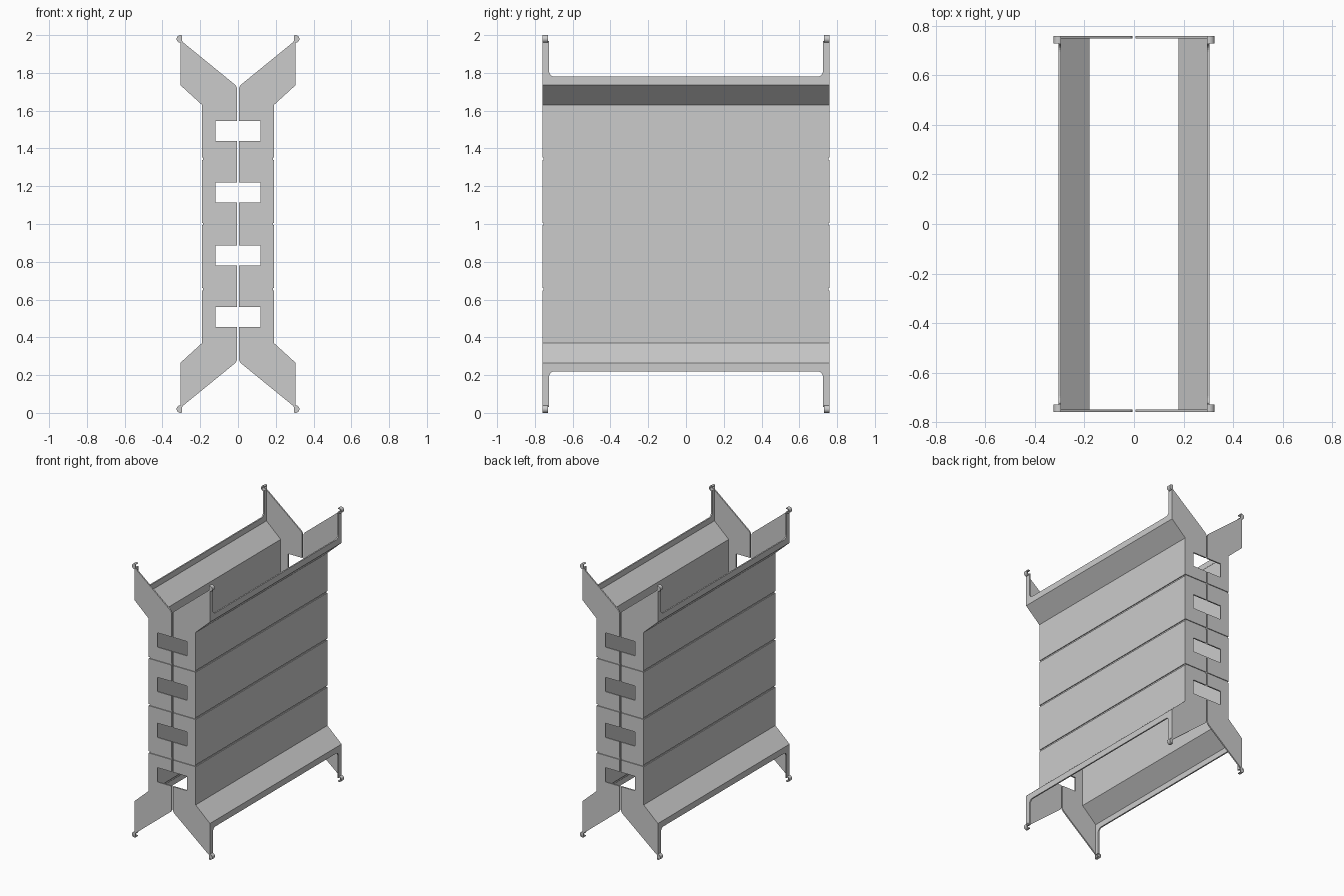
import bpy, bmesh, math

if "Cube" in bpy.data.objects:
    bpy.data.objects.remove(bpy.data.objects["Cube"])

W, D, T = 0.19, 0.76, 0.01       # half width, half depth, sheet thickness
GAP, G, CUT = 0.006, 0.006, 0.006  # centre gap, groove half height, groove depth
FX, FZ = 0.305, 0.735            # flared edge (heights measured from mid height)


def prisms(name, parts, axis, mirror, smooth=False):
    """Extrude outlines along an axis; mirror the result about the model centre."""
    bm = bmesh.new()
    for pts, a, b in parts:
        def co(p, t):
            return (p[0], t, p[1]) if axis == 'Y' else (t, p[0], p[1])
        lo = [bm.verts.new(co(p, a)) for p in pts]
        hi = [bm.verts.new(co(p, b)) for p in pts]
        bm.faces.new(lo)
        bm.faces.new(hi[::-1])
        n = len(pts)
        for i in range(n):
            j = (i + 1) % n
            bm.faces.new((lo[i], hi[i], hi[j], lo[j]))
    bmesh.ops.recalc_face_normals(bm, faces=bm.faces)
    me = bpy.data.meshes.new(name)
    bm.to_mesh(me)
    bm.free()
    ob = bpy.data.objects.new(name, me)
    bpy.context.collection.objects.link(ob)
    ob.location.z = 1
    if smooth:
        bpy.ops.object.select_all(action='DESELECT')
        ob.select_set(True)
        bpy.context.view_layer.objects.active = ob
        bpy.ops.object.shade_smooth_by_angle(angle=math.radians(35))
    m = ob.modifiers.new("mirror", 'MIRROR')
    m.use_axis = ['X' in mirror, 'Y' in mirror, 'Z' in mirror]
    m.use_mirror_merge = False
    return ob


def arc(cx, cz, r, a0, a1, n):
    return [(cx + r * math.cos(math.radians(a0 + (a1 - a0) * i / n)),
             cz + r * math.sin(math.radians(a0 + (a1 - a0) * i / n))) for i in range(n + 1)]


# Side walls: grooved sheet with flared top and bottom
half = [(W - CUT, G), (W, G)]
half += [(W, 0.345 - G), (W - CUT, 0.345 - G), (W - CUT, 0.345 + G), (W, 0.345 + G)]
half += [(W, 0.63), (FX, FZ), (FX - T, FZ + 0.004), (W - T, 0.634)]
outline = half + [(x, -z) for x, z in reversed(half)]
prisms("side_wall", [(outline, -D + T, D - T)], 'Y', 'X')

# Upright flanges with filleted corner tabs
R = 0.03
cut_edge = arc(0.725 - R, 0.78 + R, R, 0, -90, 6)
flange = [(0.755, FZ), (0.755, 0.97), (0.725, 0.97)] + cut_edge
flange += [(-y, z) for y, z in reversed(flange)]
prisms("edge_flange", [(flange, FX - T, FX)], 'X', 'XZ')


# End plates: panels with window notches, joined by recessed groove strips
def notch(z0, z1):
    return [(GAP, z1), (0.12, z1), (0.12, z0), (GAP, z0)]


mid = [(GAP, G), (W, G), (W, 0.345 - G), (GAP, 0.345 - G)] + notch(0.115, 0.22)
top = [(GAP, 0.345 + G), (W, 0.345 + G), (W, 0.63), (FX, FZ), (FX, 0.97),
       (FX - T, 0.965), (0.014, 0.736), (GAP, 0.722)] + notch(0.44, 0.545)


def strip(z0, z1):
    return [(GAP, z0), (W - CUT, z0), (W - CUT, z1), (GAP, z1)]


prisms("end_plate", [(mid, D - T, D), (top, D - T, D),
                     (strip(0, G), D - T, D - CUT),
                     (strip(0.345 - G, 0.345 + G), D - T, D - CUT)], 'Y', 'XYZ')

# Corner hooks: curled lip with a thin outer cap
cx, cz = FX, 0.98
curl = arc(cx, cz, 0.02, -120, 120, 16) + arc(cx, cz, 0.012, 120, -120, 16)
cap = arc(cx, cz, 0.0195, -120, 120, 16)
prisms("corner_hook", [(curl, 0.73, D), (cap, D - 0.006, D - 0.001)], 'Y', 'XYZ', True)
